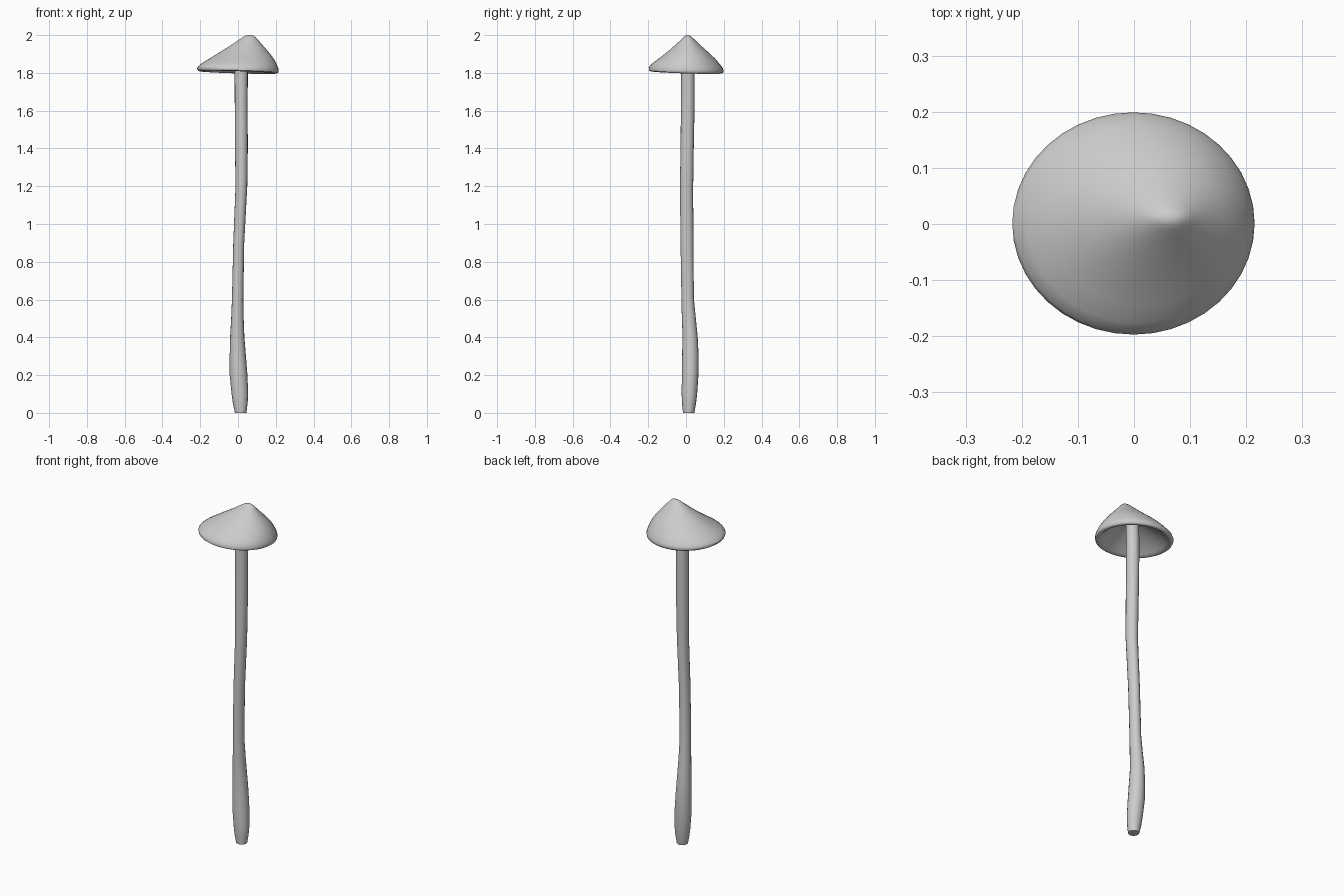
import bpy, bmesh, math


def loft(name, rings, sides, wobble=None):
    """Skin a stack of elliptical rings given as (cx, cy, z, rx, ry)."""
    bm = bmesh.new()
    loops = []
    for cx, cy, z, rx, ry in rings:
        loop = []
        for i in range(sides):
            a = 2 * math.pi * i / sides
            dz = wobble(a, z) if wobble else 0
            loop.append(bm.verts.new((cx + rx * math.cos(a), cy + ry * math.sin(a), z + dz)))
        loops.append(loop)
    for lo, hi in zip(loops, loops[1:]):
        for i in range(sides):
            j = (i + 1) % sides
            bm.faces.new((lo[i], lo[j], hi[j], hi[i]))
    bm.faces.new(loops[0][::-1])
    bm.faces.new(loops[-1])
    bmesh.ops.recalc_face_normals(bm, faces=bm.faces)
    mesh = bpy.data.meshes.new(name)
    bm.to_mesh(mesh)
    bm.free()
    obj = bpy.data.objects.new(name, mesh)
    bpy.context.collection.objects.link(obj)
    bpy.ops.object.select_all(action='DESELECT')
    obj.select_set(True)
    bpy.context.view_layer.objects.active = obj
    bpy.ops.object.shade_smooth_by_angle(angle=math.radians(50))


# Stem: slightly crooked, swollen near the base and tapered at the foot
stem = [
    (0.014, 0.014, 0.00, 0.030, 0.030),
    (0.012, 0.016, 0.05, 0.039, 0.037),
    (0.010, 0.018, 0.10, 0.044, 0.041),
    (0.003, 0.022, 0.20, 0.047, 0.044),
    (-0.001, 0.023, 0.30, 0.043, 0.044),
    (-0.004, 0.022, 0.40, 0.038, 0.040),
    (-0.003, 0.015, 0.50, 0.033, 0.037),
    (-0.002, 0.009, 0.60, 0.030, 0.033),
    (0.004, 0.005, 0.90, 0.029, 0.034),
    (0.018, 0.003, 1.20, 0.031, 0.035),
    (0.018, 0.006, 1.40, 0.034, 0.035),
    (0.017, 0.009, 1.60, 0.034, 0.036),
    (0.017, 0.010, 1.80, 0.035, 0.036),
    (0.020, 0.010, 1.91, 0.034, 0.034),
]
loft("stem", stem, 16)


# Cap: leaning hollow cone, skinned from the inner ceiling, round the thick lip, to the tip
def rim_tilt(a, z):
    fade = max(0.0, min(1.0, (1.87 - z) / 0.05))
    return fade * (-0.006 * math.cos(a) - 0.006 * math.sin(a))


cap = [
    (0.032, 0.009, 1.900, 0.020, 0.018),
    (0.030, 0.009, 1.890, 0.060, 0.054),
    (0.018, 0.007, 1.862, 0.115, 0.103),
    (0.006, 0.003, 1.832, 0.160, 0.147),
    (0.001, 0.001, 1.813, 0.180, 0.167),
    (0.000, 0.000, 1.804, 0.194, 0.180),
    (0.000, 0.000, 1.803, 0.205, 0.190),
    (0.000, 0.000, 1.808, 0.213, 0.197),
    (-0.001, 0.001, 1.818, 0.216, 0.198),
    (0.001, 0.001, 1.830, 0.212, 0.194),
    (0.007, 0.001, 1.850, 0.197, 0.177),
    (0.018, 0.005, 1.875, 0.171, 0.150),
    (0.029, 0.008, 1.900, 0.142, 0.121),
    (0.039, 0.009, 1.925, 0.111, 0.092),
    (0.048, 0.009, 1.950, 0.080, 0.064),
    (0.055, 0.010, 1.975, 0.051, 0.037),
    (0.060, 0.010, 1.990, 0.033, 0.021),
    (0.061, 0.010, 1.997, 0.021, 0.012),
    (0.062, 0.010, 2.000, 0.008, 0.005),
]
loft("cap", cap, 40, wobble=rim_tilt)
